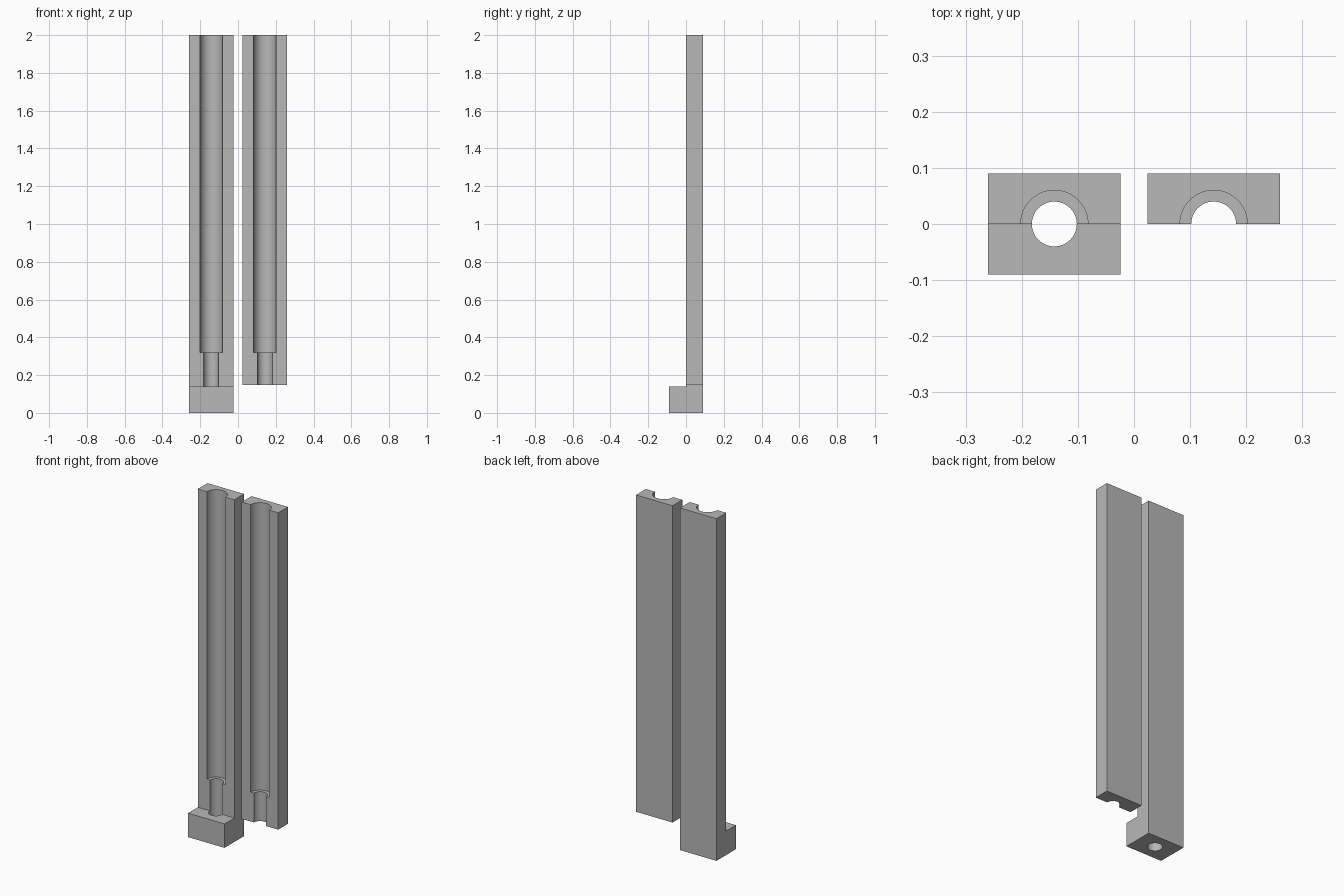
import bpy
import bmesh
import math

cube = bpy.data.objects.get("Cube")
if cube:
    bpy.data.objects.remove(cube, do_unlink=True)

grey = bpy.data.materials.new("plain grey")
grey.use_nodes = True
colour = (0.48, 0.48, 0.48, 1)
grey.diffuse_color = colour
grey.node_tree.nodes["Principled BSDF"].inputs["Base Color"].default_value = colour

HALF_WIDTH, DEPTH, TOP = 0.118, 0.09, 2.0
STEP_Z, WIDE, NARROW = 0.32, 0.06, 0.04
SEGMENTS = 64


def make_object(name, bm):
    bmesh.ops.recalc_face_normals(bm, faces=bm.faces)
    mesh = bpy.data.meshes.new(name)
    bm.to_mesh(mesh)
    bm.free()
    mesh.materials.append(grey)
    obj = bpy.data.objects.new(name, mesh)
    bpy.context.collection.objects.link(obj)
    return obj


def extruded_block(name, x, profile):
    """Side profile of (y, z) points, extruded across the width."""
    bm = bmesh.new()
    face = bm.faces.new([bm.verts.new((x - HALF_WIDTH, y, z)) for y, z in profile])
    new = bmesh.ops.extrude_face_region(bm, geom=[face])["geom"]
    verts = [v for v in new if isinstance(v, bmesh.types.BMVert)]
    bmesh.ops.translate(bm, verts=verts, vec=(2 * HALF_WIDTH, 0, 0))
    return make_object(name, bm)


def stepped_bore(name, x):
    """Round cutter, narrow below the step and wide above it."""
    bm = bmesh.new()
    rings = []
    for r, z in ((NARROW, -0.1), (NARROW, STEP_Z), (WIDE, STEP_Z), (WIDE, TOP + 0.1)):
        angles = [2 * math.pi * i / SEGMENTS for i in range(SEGMENTS)]
        rings.append([bm.verts.new((x + r * math.cos(a), r * math.sin(a), z)) for a in angles])
    for low, high in zip(rings, rings[1:]):
        for i in range(SEGMENTS):
            j = (i + 1) % SEGMENTS
            bm.faces.new((low[i], low[j], high[j], high[i]))
    bm.faces.new(rings[0])
    bm.faces.new(rings[-1])
    return make_object(name, bm)


def bored_half(name, x, profile):
    block = extruded_block(name, x, profile)
    cutter = stepped_bore(name + "_cutter", x)
    cut = block.modifiers.new("bore", 'BOOLEAN')
    cut.operation = 'DIFFERENCE'
    cut.solver = 'EXACT'
    cut.object = cutter
    bpy.ops.object.select_all(action='DESELECT')
    block.select_set(True)
    bpy.context.view_layer.objects.active = block
    bpy.ops.object.modifier_apply(modifier=cut.name)
    bpy.data.objects.remove(cutter, do_unlink=True)
    bpy.ops.object.shade_smooth_by_angle(angle=math.radians(30))


# Half with the solid foot, bored right through
bored_half("footed_half", -0.142,
           [(-DEPTH, 0), (DEPTH, 0), (DEPTH, TOP), (0, TOP), (0, 0.14), (-DEPTH, 0.14)])

# Matching shorter half without a foot
bored_half("plain_half", 0.142,
           [(0, 0.148), (DEPTH, 0.148), (DEPTH, TOP), (0, TOP)])
